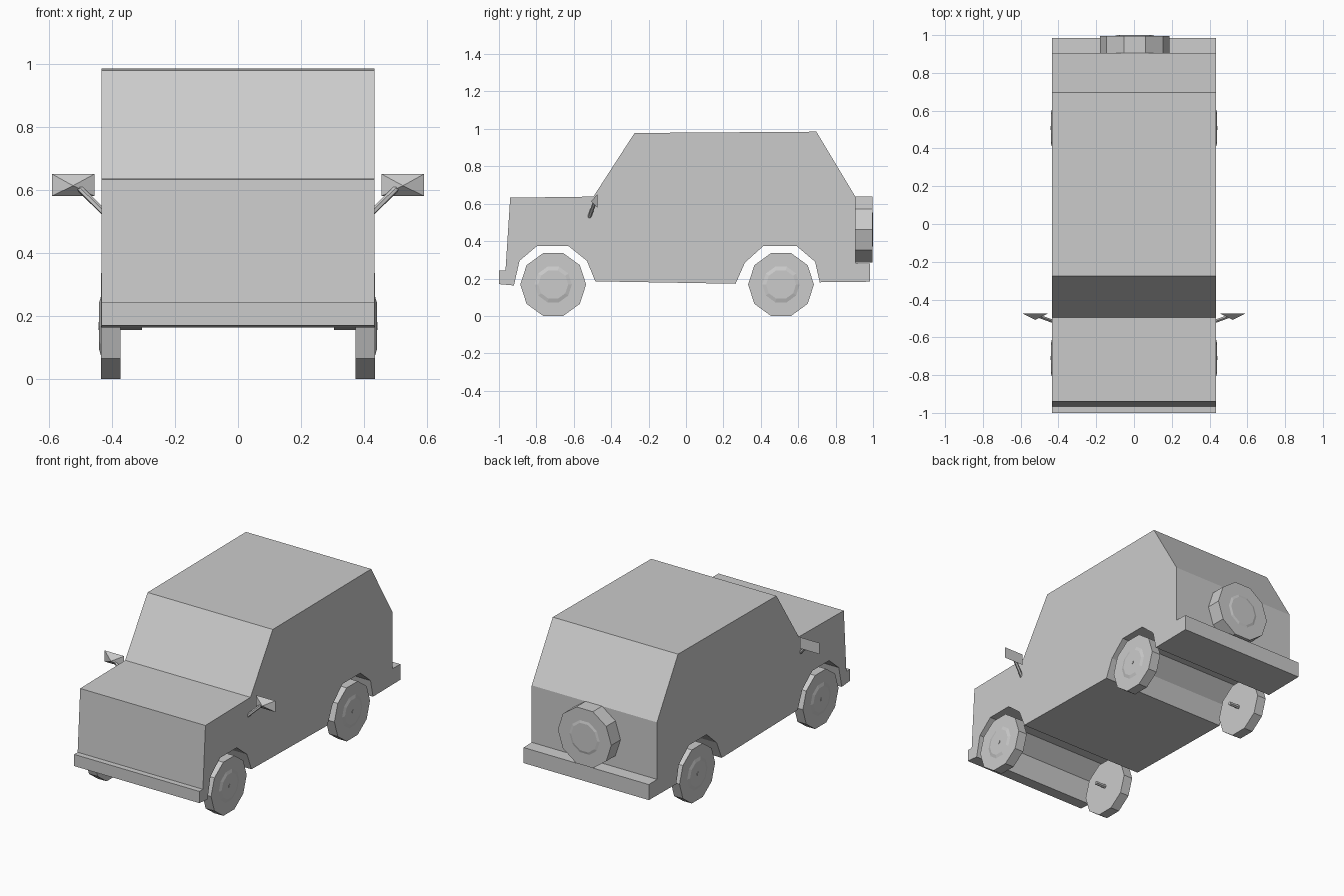
import bpy, bmesh
from math import pi, cos, sin
from mathutils import Vector

if "Cube" in bpy.data.objects:
    bpy.data.objects.remove(bpy.data.objects["Cube"])

HALF_W = 0.433


def finish(name, bm):
    bmesh.ops.recalc_face_normals(bm, faces=bm.faces)
    mesh = bpy.data.meshes.new(name)
    bm.to_mesh(mesh)
    bm.free()
    obj = bpy.data.objects.new(name, mesh)
    bpy.context.collection.objects.link(obj)
    return obj


def lathe(name, center, axis, profile, sides=10):
    """Closed solid of revolution; profile is (distance along axis, radius)."""
    bm = bmesh.new()
    axis, center = Vector(axis), Vector(center)
    u = Vector((0, 1, 0)) if abs(axis.x) > 0.5 else Vector((1, 0, 0))
    v = axis.cross(u)
    rings = []
    for d, r in profile:
        rings.append([bm.verts.new(center + axis * d
                      + u * r * cos(2 * pi * i / sides)
                      + v * r * sin(2 * pi * i / sides)) for i in range(sides)])
    for a, b in zip(rings, rings[1:]):
        for i in range(sides):
            j = (i + 1) % sides
            bm.faces.new((a[i], a[j], b[j], b[i]))
    bm.faces.new(rings[0])
    bm.faces.new(rings[-1])
    return finish(name, bm)


def rod(name, start, end, radius, sides=6):
    start, end = Vector(start), Vector(end)
    d = end - start
    bm = bmesh.new()
    bmesh.ops.create_cone(bm, cap_ends=True, segments=sides, radius1=radius,
                          radius2=radius, depth=d.length)
    bm.transform(d.to_track_quat('Z', 'Y').to_matrix().to_4x4())
    bmesh.ops.translate(bm, verts=bm.verts, vec=(start + end) / 2)
    return finish(name, bm)


# Body: side profile (y, z) with bumpers and wheel arches, extruded across x
profile = [
    (-0.92, 0.163), (-1.0, 0.17), (-1.0, 0.243), (-0.965, 0.243),
    (-0.94, 0.632), (-0.495, 0.638), (-0.275, 0.978), (0.697, 0.985),
    (0.905, 0.638), (0.905, 0.282), (0.985, 0.28), (0.985, 0.183),
    (0.715, 0.18), (0.69, 0.29), (0.59, 0.375), (0.415, 0.375),
    (0.315, 0.285), (0.265, 0.172), (-0.485, 0.185), (-0.53, 0.295),
    (-0.63, 0.375), (-0.795, 0.375), (-0.89, 0.295)]
bm = bmesh.new()
side = bm.faces.new([bm.verts.new((-HALF_W, y, z)) for y, z in profile])
extruded = bmesh.ops.extrude_face_region(bm, geom=[side], use_keep_orig=True)
bmesh.ops.translate(bm, vec=(2 * HALF_W, 0, 0),
                    verts=[g for g in extruded['geom'] if isinstance(g, bmesh.types.BMVert)])
finish("body", bm)

for s, side_name in ((1, "right"), (-1, "left")):
    # Wheels with hub caps and stub axles
    for y, end_name in ((-0.71, "front"), (0.508, "rear")):
        label = end_name + "_" + side_name
        c = (0, y, 0.168)
        lathe("wheel_" + label, c, (s, 0, 0), [(0.373, 0.176), (0.434, 0.176)])
        lathe("hub_cap_" + label, c, (s, 0, 0),
              [(0.43, 0.1), (0.434, 0.1), (0.44, 0.08)])
        rod("axle_stub_" + label, (s * 0.305, y, 0.168), (s * 0.442, y, 0.168), 0.012)

    # Side mirror: shallow pyramid housing with its apex forward
    bm = bmesh.new()
    base = [bm.verts.new((s * x, -0.474, z))
            for x, z in ((0.455, 0.58), (0.59, 0.58), (0.59, 0.65), (0.455, 0.65))]
    apex = bm.verts.new((s * 0.523, -0.508, 0.613))
    bm.faces.new(base)
    for i in range(4):
        bm.faces.new((base[i], base[(i + 1) % 4], apex))
    finish("mirror_" + side_name, bm)
    rod("mirror_arm_" + side_name, (s * 0.425, -0.517, 0.528),
        (s * 0.505, -0.488, 0.607), 0.01)

# Spare wheel on the tailgate
spare = (0.004, 0, 0.462)
lathe("spare_wheel", spare, (0, 1, 0), [(0.9, 0.185), (0.996, 0.185)])
lathe("spare_hub_cap", spare, (0, 1, 0), [(0.99, 0.105), (0.996, 0.105), (1.0, 0.09)])
